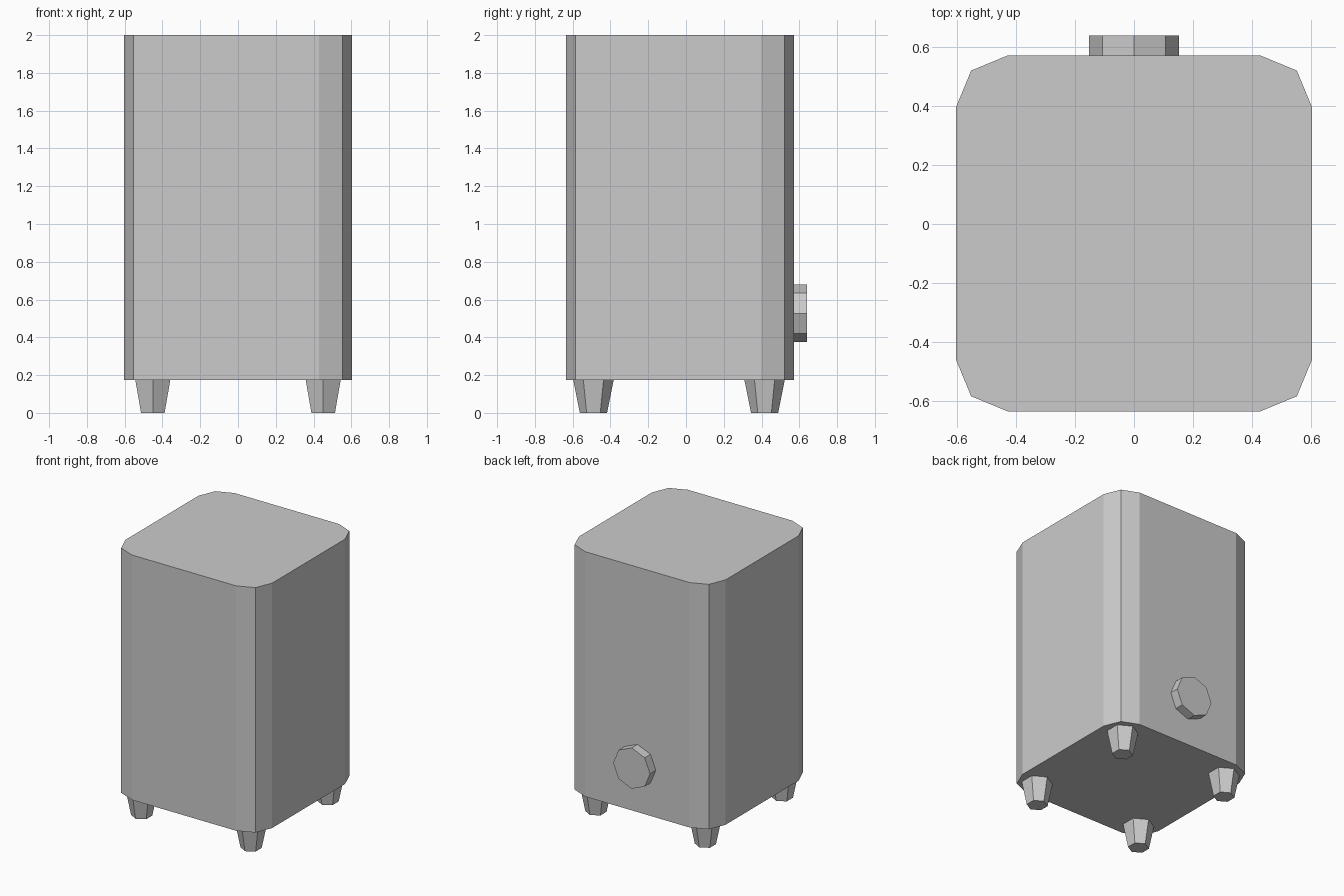
import bpy, bmesh
from math import pi
from mathutils import Matrix, Vector

if "Cube" in bpy.data.objects:
    bpy.data.objects.remove(bpy.data.objects["Cube"])

BODY_Y = -0.032


def make(name, bm):
    me = bpy.data.meshes.new(name)
    bmesh.ops.recalc_face_normals(bm, faces=bm.faces)
    bm.to_mesh(me)
    bm.free()
    ob = bpy.data.objects.new(name, me)
    bpy.context.collection.objects.link(ob)
    return ob


def cone(name, sides, r_bottom, r_top, depth, loc, rot=Matrix()):
    bm = bmesh.new()
    bmesh.ops.create_cone(bm, cap_ends=True, segments=sides, radius1=r_bottom,
                          radius2=r_top, depth=depth,
                          matrix=Matrix.Translation(loc) @ rot)
    return make(name, bm)


# Body: box with rounded vertical corners
bm = bmesh.new()
bmesh.ops.create_cube(bm, size=1, matrix=Matrix.Translation((0, BODY_Y, 1.0875))
                      @ Matrix.Diagonal((1.208, 1.208, 1.825, 1)))
uprights = [e for e in bm.edges
            if abs((e.verts[0].co - e.verts[1].co).z) > 1]
bmesh.ops.bevel(bm, geom=uprights, offset=0.174, offset_type='OFFSET',
                segments=2, profile=0.5, affect='EDGES')
make("body", bm)

# Four tapered hexagonal feet
for y_name, sy in (("front", -1), ("back", 1)):
    for x_name, sx in (("left", -1), ("right", 1)):
        cone(f"{y_name}_{x_name}_foot", 6, 0.072, 0.107, 0.175,
             Vector((sx * 0.451, BODY_Y - 0.005 + sy * 0.453, 0.0875)))

# Octagonal knob on the back
cone("back_knob", 8, 0.152, 0.152, 0.068, Vector((0, 0.606, 0.527)),
     Matrix.Rotation(pi / 2, 4, 'X'))
